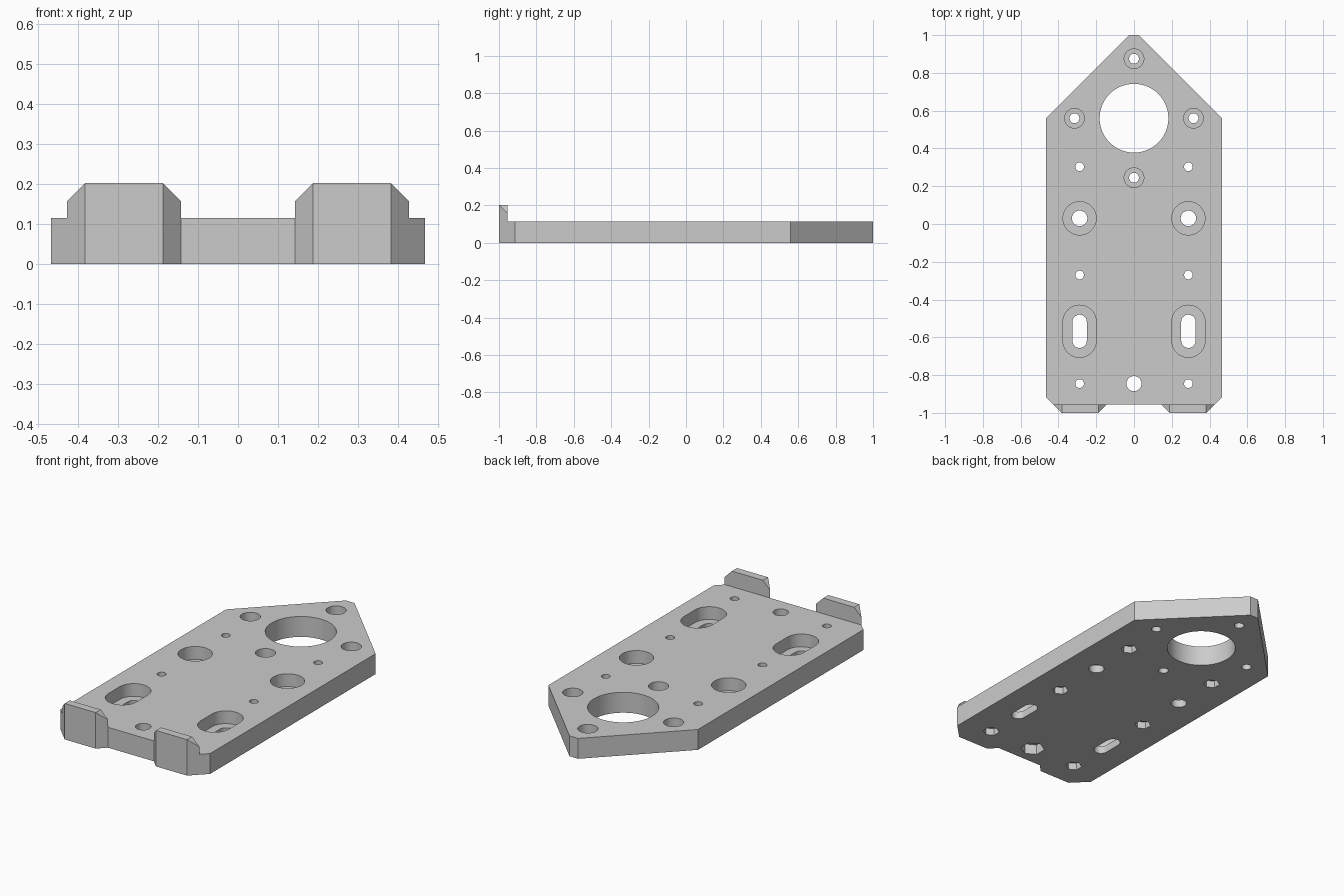
import bpy, bmesh
from math import cos, sin, pi, radians

cube = bpy.data.objects.get("Cube")
if cube:
    bpy.data.objects.remove(cube, do_unlink=True)

THICK = 0.115    # plate thickness
LOW, HIGH = -0.05, 0.3    # clear of the part on both sides
LEDGE = 0.043    # floor height of the screw head recesses
FRONT = -0.955   # front edge of the plate, behind the tabs

grey = bpy.data.materials.new("light grey")
grey.use_nodes = True
grey.diffuse_color = (0.6, 0.6, 0.6, 1)
grey.node_tree.nodes["Principled BSDF"].inputs["Base Color"].default_value = (0.6, 0.6, 0.6, 1)


def to_object(name, bm):
    bmesh.ops.recalc_face_normals(bm, faces=bm.faces)
    mesh = bpy.data.meshes.new(name)
    bm.to_mesh(mesh)
    bm.free()
    mesh.materials.append(grey)
    obj = bpy.data.objects.new(name, mesh)
    bpy.context.collection.objects.link(obj)
    return obj


def prism(bm, outline, z0, z1):
    bottom = [bm.verts.new((x, y, z0)) for x, y in outline]
    top = [bm.verts.new((x, y, z1)) for x, y in outline]
    bm.faces.new(bottom[::-1])
    bm.faces.new(top)
    n = len(outline)
    for i in range(n):
        j = (i + 1) % n
        bm.faces.new((bottom[i], bottom[j], top[j], top[i]))


def circle(x, y, r, sides=48):
    # first corner points along y, so six sides give an upright nut shape
    return [(x - r * sin(2 * pi * i / sides), y + r * cos(2 * pi * i / sides))
            for i in range(sides)]


def slot(x, y, r, half, steps=24):
    # long hole along y, half is the distance from middle to arc centre
    back = [(x + r * cos(pi * i / steps), y + half + r * sin(pi * i / steps))
            for i in range(steps + 1)]
    return back + [(2 * x - px, 2 * y - py) for px, py in back]


def combine(target, tool, operation):
    mod = target.modifiers.new(operation.lower(), 'BOOLEAN')
    mod.operation = operation
    mod.solver = 'EXACT'
    mod.object = tool
    bpy.context.view_layer.objects.active = target
    bpy.ops.object.modifier_apply(modifier=mod.name)
    bpy.data.objects.remove(tool, do_unlink=True)


# Plate with pointed rear end
bm = bmesh.new()
half_outline = [(0.427, FRONT), (0.467, -0.915), (0.467, 0.56), (0.027, 1.0)]
prism(bm, half_outline + [(-x, y) for x, y in reversed(half_outline)], 0, THICK)
plate = to_object("mounting_plate", bm)

# Upright front tabs with bevelled corners
for side in (-1, 1):
    bm = bmesh.new()
    for x_front, x_back in ((0.188, 0.143), (0.382, 0.427)):
        for point in ((x_front, -1, 0), (x_back, FRONT, 0), (x_back, FRONT, 0.158),
                      (x_front, -1, 0.203), (x_front, FRONT, 0.203)):
            bm.verts.new((side * point[0], point[1], point[2]))
    bmesh.ops.convex_hull(bm, input=bm.verts)
    bmesh.ops.dissolve_limit(bm, angle_limit=radians(1), verts=bm.verts, edges=bm.edges)
    combine(plate, to_object("front_tab", bm), 'UNION')

# Merge the flush faces of plate and tabs
bm = bmesh.new()
bm.from_mesh(plate.data)
bmesh.ops.dissolve_limit(bm, angle_limit=radians(1), verts=bm.verts, edges=bm.edges)
bm.to_mesh(plate.data)
bm.free()

# Through holes are collected in one cutter, recesses in another
holes, recesses = bmesh.new(), bmesh.new()

# Large bore with four counterbored screws around it
prism(holes, circle(0, 0.56, 0.182, 96), LOW, HIGH)
for dx, dy in ((1, 0), (-1, 0), (0, 1), (0, -1)):
    x, y = dx * 0.315, 0.56 + dy * 0.315
    prism(holes, circle(x, y, 0.026, 32), LOW, HIGH)
    prism(recesses, circle(x, y, 0.052), LEDGE, HIGH)

for x in (-0.288, 0.288):
    # Small holes with nut pockets underneath
    for y in (0.303, -0.27, -0.845):
        prism(holes, circle(x, y, 0.023, 32), LOW, HIGH)
        prism(recesses, circle(x, y, 0.043, 6), LOW, 0.04)
    # Counterbored round hole and slot
    prism(holes, circle(x, 0.03, 0.041), LOW, HIGH)
    prism(recesses, circle(x, 0.03, 0.088), LEDGE, HIGH)
    prism(holes, slot(x, -0.568, 0.038, 0.05), LOW, HIGH)
    prism(recesses, slot(x, -0.568, 0.088, 0.05), LEDGE, HIGH)

# Larger front hole with its nut pocket
prism(holes, circle(0, -0.845, 0.04), LOW, HIGH)
prism(recesses, circle(0, -0.845, 0.064, 6), LOW, 0.058)

combine(plate, to_object("hole_cutter", holes), 'DIFFERENCE')
combine(plate, to_object("recess_cutter", recesses), 'DIFFERENCE')

bpy.ops.object.select_all(action='DESELECT')
plate.select_set(True)
bpy.context.view_layer.objects.active = plate
bpy.ops.object.shade_smooth_by_angle(angle=radians(30))
